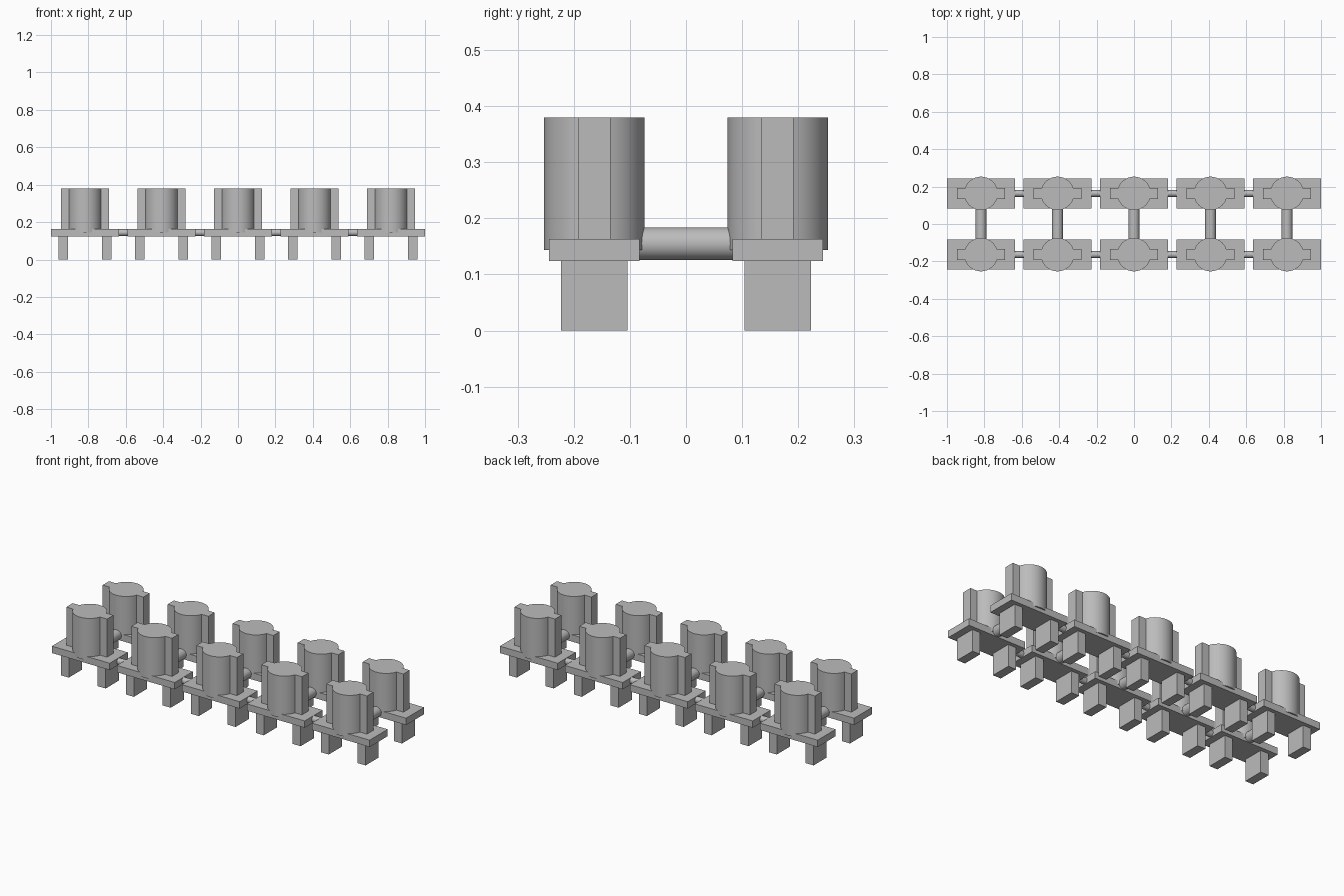
import bpy, bmesh, math
from mathutils import Matrix, Vector

if "Cube" in bpy.data.objects:
    bpy.data.objects.remove(bpy.data.objects["Cube"])

PITCH, ROW = 0.409, 0.1635
gray = bpy.data.materials.new("plain gray")
gray.diffuse_color = (0.5, 0.5, 0.5, 1)
gray.use_nodes = True
gray.node_tree.nodes["Principled BSDF"].inputs["Base Color"].default_value = gray.diffuse_color


def finish(name, bm, smooth=False):
    bmesh.ops.recalc_face_normals(bm, faces=bm.faces)
    mesh = bpy.data.meshes.new(name)
    bm.to_mesh(mesh)
    bm.free()
    mesh.materials.append(gray)
    ob = bpy.data.objects.new(name, mesh)
    bpy.context.collection.objects.link(ob)
    if smooth:
        bpy.ops.object.select_all(action='DESELECT')
        ob.select_set(True)
        bpy.context.view_layer.objects.active = ob
        bpy.ops.object.shade_smooth_by_angle(angle=math.radians(30))


def box(name, center, size):
    bm = bmesh.new()
    bmesh.ops.create_cube(bm, size=1, matrix=Matrix.Translation(center) @ Matrix.Diagonal((*size, 1)))
    finish(name, bm)


def rod(name, center, radius, length, axis):
    bm = bmesh.new()
    turn = Vector((0, 0, 1)).rotation_difference(Vector(axis)).to_matrix().to_4x4()
    bmesh.ops.create_cone(bm, cap_ends=True, segments=48, radius1=radius, radius2=radius,
                          depth=length, matrix=Matrix.Translation(center) @ turn)
    finish(name, bm, True)


def column(name, x, y, z0=0.144, z1=0.38, r=0.0895, wing=0.128, half=0.0285):
    # Round column with a flat rectangular wing on each side
    a = math.asin(half / r)
    n = 24
    pts = [(wing, -half), (wing, half)]
    pts += [(r * math.cos(t), r * math.sin(t)) for t in (a + (math.pi - 2 * a) * i / n for i in range(n + 1))]
    pts += [(-px, -py) for px, py in pts]
    bm = bmesh.new()
    face = bm.faces.new([bm.verts.new((x + px, y + py, z0)) for px, py in pts])
    top = bmesh.ops.extrude_face_region(bm, geom=[face], use_keep_orig=True)["geom"]
    bmesh.ops.translate(bm, verts=[v for v in top if isinstance(v, bmesh.types.BMVert)], vec=(0, 0, z1 - z0))
    finish(name, bm, True)


for i in range(-2, 3):
    x = i * PITCH
    for y in (-ROW, ROW):
        box("base_plate", (x, y, 0.1435), (0.364, 0.162, 0.039))
        column("winged_column", x, y)
        for s in (-1, 1):
            box("leg", (x + s * 0.116, y, 0.0625), (0.05, 0.118, 0.125))
        # Short link to the next plate in the row
        if i < 2:
            rod("link_rod", (x + PITCH / 2, y, 0.144), 0.018, 0.06, (1, 0, 0))
    # Thick bar joining the two rows
    rod("cross_bar", (x, 0, 0.155), 0.029, 0.2, (0, 1, 0))
